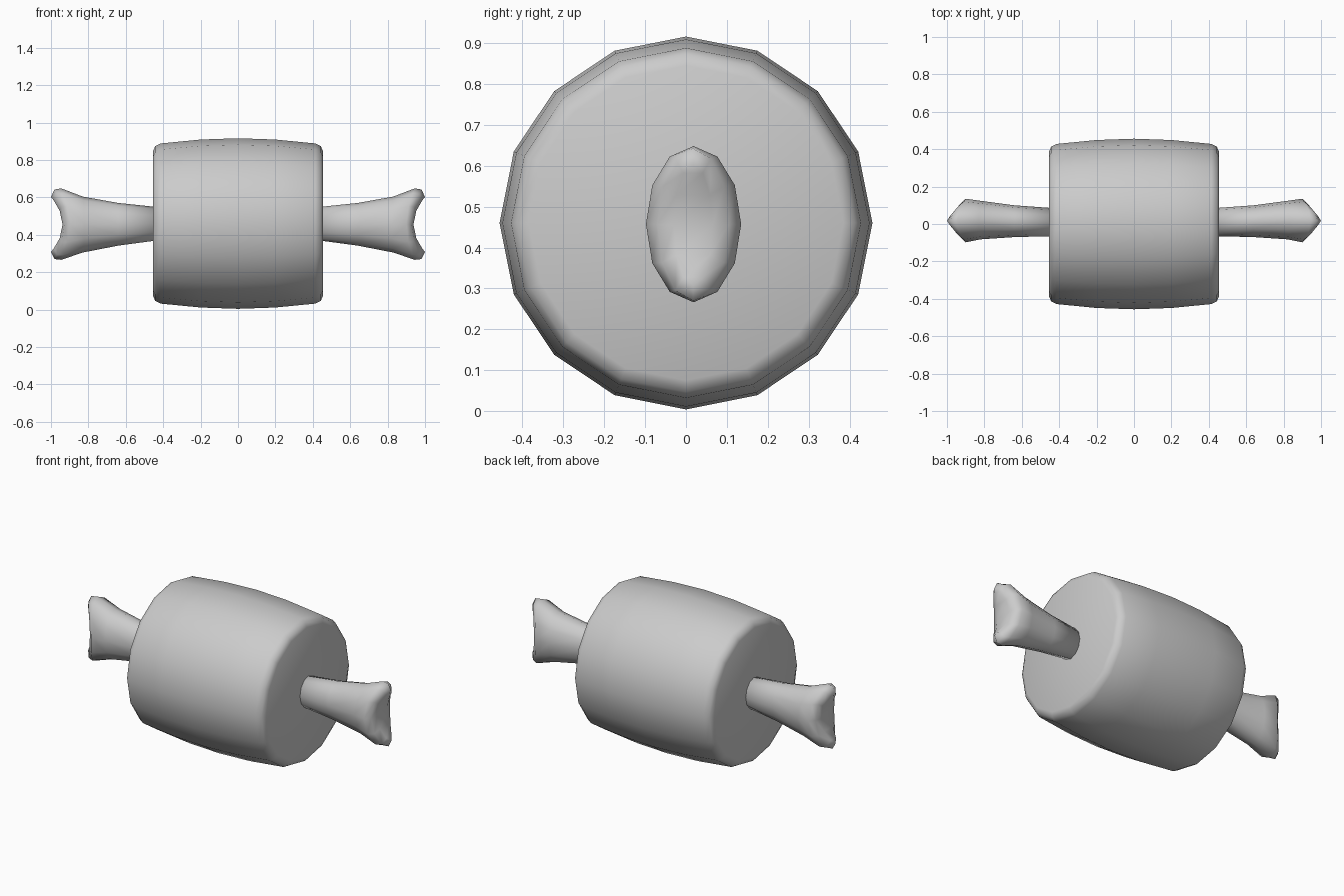
import bpy, bmesh
from math import sin, cos, pi

if "Cube" in bpy.data.objects:
    bpy.data.objects.remove(bpy.data.objects["Cube"])

ZC = 0.46


def finish(name, bm):
    bmesh.ops.recalc_face_normals(bm, faces=bm.faces)
    me = bpy.data.meshes.new(name)
    bm.to_mesh(me)
    bm.free()
    for p in me.polygons:
        p.use_smooth = True
    ob = bpy.data.objects.new(name, me)
    bpy.context.collection.objects.link(ob)
    return ob


def loft(bm, rings):
    loops = [[bm.verts.new(p) for p in r] for r in rings]
    for a, b in zip(loops, loops[1:]):
        n = len(a)
        for i in range(n):
            j = (i + 1) % n
            bm.faces.new((a[i], a[j], b[j], b[i]))
    return loops


# Meat: 16-sided bulging barrel with rounded rims
half = [(0.0, 0.456), (0.2, 0.449), (0.415, 0.428), (0.443, 0.413), (0.455, 0.385)]
profile = [(-x, r) for x, r in reversed(half[1:])] + half
bm = bmesh.new()
loops = loft(bm, [[(x, r * sin(i * pi / 8), ZC + r * cos(i * pi / 8))
                   for i in range(16)] for x, r in profile])
for end in (loops[0], loops[-1]):
    bm.faces.new(end)
finish("meat", bm)

# Bone end: flaring shaft into a two-lobed knuckle with a saddle notch
# x, y low, y high, z low, z high, forward bend of the lobes
sections = [
    (0.43, -0.065, 0.085, 0.370, 0.548, 0.0),
    (0.64, -0.070, 0.100, 0.342, 0.570, 0.0),
    (0.82, -0.082, 0.124, 0.305, 0.604, 0.01),
    (0.90, -0.098, 0.135, 0.266, 0.648, 0.045),
    (0.928, -0.070, 0.105, 0.270, 0.642, 0.053),
    (0.938, -0.030, 0.065, 0.308, 0.602, 0.062),
]
N = 12
rings = []
for x, y0, y1, z0, z1, bend in sections:
    ring = []
    for i in range(N):
        s, c = sin(2 * pi * i / N), cos(2 * pi * i / N)
        ring.append((x + bend * c * c,
                     (y0 + y1) / 2 + s * (y1 - y0) / 2,
                     (z0 + z1) / 2 + c * (z1 - z0) / 2))
    rings.append(ring)
bm = bmesh.new()
loops = loft(bm, rings)
bm.faces.new(loops[0])
# Close the saddle with strips across the knuckle
tip = loops[-1]
bm.faces.new((tip[0], tip[1], tip[-1]))
for i in range(1, N // 2 - 1):
    bm.faces.new((tip[i], tip[i + 1], tip[N - i - 1], tip[N - i]))
bm.faces.new((tip[N // 2 - 1], tip[N // 2], tip[N // 2 + 1]))
bone = finish("bone_ends", bm)
bone.modifiers.new("mirror", 'MIRROR').use_axis[0] = True
